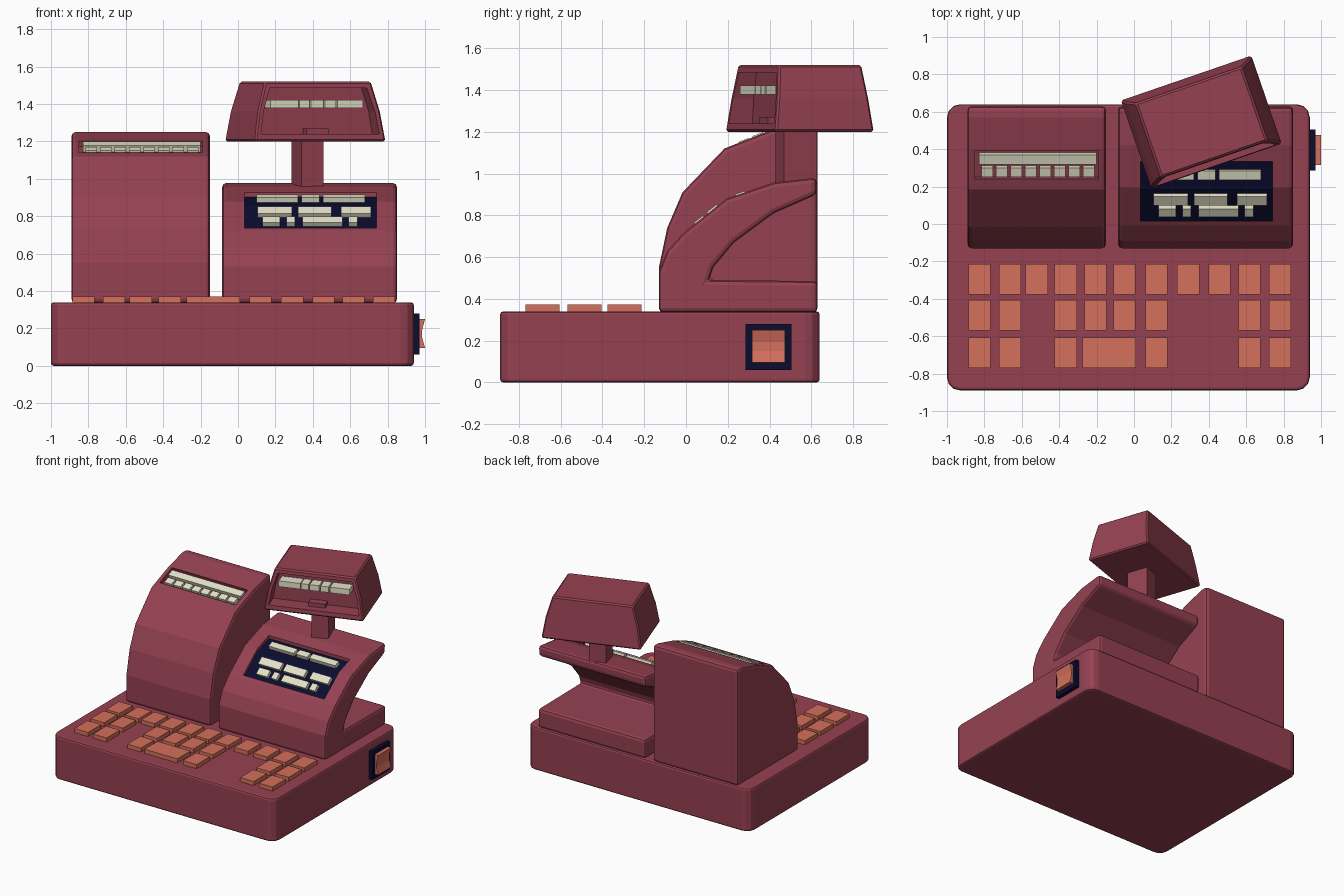
import bpy, bmesh, math
from mathutils import Matrix, Vector

if "Cube" in bpy.data.objects:
    bpy.data.objects.remove(bpy.data.objects["Cube"])


def material(name, rgb):
    m = bpy.data.materials.new(name)
    m.diffuse_color = (*rgb, 1)
    m.use_nodes = True
    m.node_tree.nodes["Principled BSDF"].inputs["Base Color"].default_value = m.diffuse_color
    return m


RED = material("maroon", (0.30, 0.053, 0.083))
ORANGE = material("coral", (0.66, 0.16, 0.105))
NAVY = material("navy", (0.003, 0.0035, 0.028))
CREAM = material("cream", (0.78, 0.76, 0.58))


def finish(name, bm, mat, matrix=Matrix(), bevel=0.0, segments=2):
    bmesh.ops.recalc_face_normals(bm, faces=bm.faces)
    me = bpy.data.meshes.new(name)
    bm.to_mesh(me)
    bm.free()
    me.transform(matrix)
    me.materials.append(mat)
    ob = bpy.data.objects.new(name, me)
    bpy.context.collection.objects.link(ob)
    if bevel:
        mod = ob.modifiers.new("bevel", 'BEVEL')
        mod.width, mod.segments = bevel, segments
        mod.limit_method, mod.angle_limit = 'ANGLE', math.radians(40)
    return ob


def loft(name, ring_a, ring_b, mat, **kw):
    """Solid between two matching rings of 3D points."""
    bm = bmesh.new()
    a = [bm.verts.new(p) for p in ring_a]
    b = [bm.verts.new(p) for p in ring_b]
    bm.faces.new(a)
    bm.faces.new(b[::-1])
    for i in range(len(a)):
        j = (i + 1) % len(a)
        bm.faces.new((a[i], b[i], b[j], a[j]))
    return finish(name, bm, mat, **kw)


def profile_x(name, pts, x0, x1, mat, **kw):
    """Extrude a (y, z) profile along x."""
    return loft(name, [(x0, y, z) for y, z in pts], [(x1, y, z) for y, z in pts], mat, **kw)


def boxes(name, items, mat, **kw):
    """One object made of boxes: (centre, size, tilt in degrees about x)."""
    bm = bmesh.new()
    for c, s, tilt in items:
        m = (Matrix.Translation(c) @ Matrix.Rotation(math.radians(tilt), 4, 'X')
             @ Matrix.Diagonal((*s, 1)))
        bmesh.ops.create_cube(bm, size=1, matrix=m)
    return finish(name, bm, mat, **kw)


def cut(ob, cutter):
    mod = ob.modifiers.new("recess", 'BOOLEAN')
    mod.operation, mod.solver, mod.object = 'DIFFERENCE', 'EXACT', cutter
    cutter.hide_render = True
    bpy.context.view_layer.objects.active = ob
    for m in [m.name for m in ob.modifiers]:
        bpy.ops.object.modifier_apply(modifier=m)
    bpy.data.objects.remove(cutter)


# base with rounded corners
bm = bmesh.new()
bmesh.ops.create_cube(bm, size=1, matrix=Matrix.Translation((-0.03, -0.125, 0.17))
                      @ Matrix.Diagonal((1.94, 1.53, 0.34, 1)))
upright = [e for e in bm.edges if abs(e.verts[0].co.z - e.verts[1].co.z) > 0.1]
bmesh.ops.bevel(bm, geom=upright, offset=0.07, segments=3, profile=0.5, affect='EDGES')
finish("base", bm, RED, bevel=0.015)

# keyboard
cols = [-0.825, -0.663, -0.52, -0.365, -0.205, -0.05, 0.12, 0.29, 0.457, 0.617, 0.78]
rows = [(-0.295, range(11)), (-0.487, (0, 1, 3, 4, 5, 6, 9, 10)), (-0.688, (0, 1, 3, 6, 9, 10))]
keys = [((cols[i], y, 0.35), (0.118, 0.163, 0.044), 0) for y, used in rows for i in used]
keys.append(((-0.132, -0.688, 0.35), (0.285, 0.163, 0.044), 0))
boxes("keys", keys, ORANGE)

# side switch
boxes("switch_plate", [((0.95, 0.395, 0.17), (0.04, 0.22, 0.22), 0)], NAVY)
rocker = [(0.95, 0.095), (1.0, 0.095), (0.985, 0.15), (0.985, 0.195), (1.0, 0.25), (0.95, 0.25)]
loft("switch_rocker", [(x, 0.315, z) for x, z in rocker], [(x, 0.475, z) for x, z in rocker], ORANGE)

# tall left tower with slot
tower = profile_x("tower", [(-0.13, 0.335), (-0.13, 0.55), (-0.09, 0.74), (-0.017, 0.91), (0.184, 1.12),
                            (0.40, 1.205), (0.57, 1.25), (0.63, 1.25), (0.63, 0.335)],
                  -0.89, -0.15, RED, bevel=0.022)
cut(tower, boxes("tower_cutter", [((-0.52, 0.31, 1.19), (0.66, 0.165, 0.1), 21)], RED))
bars = [((-0.515, 0.35, 1.17), (0.63, 0.055, 0.04), 21)]
bars += [((-0.785 + 0.0775 * i, 0.282, 1.142), (0.062, 0.052, 0.04), 21) for i in range(8)]
boxes("tower_readout", bars, CREAM)

# right housing with open back
housing = profile_x("housing", [(-0.13, 0.335), (-0.13, 0.53), (-0.09, 0.63), (-0.007, 0.72), (0.194, 0.88),
                                (0.42, 0.957), (0.625, 0.98), (0.625, 0.90), (0.42, 0.81), (0.23, 0.67),
                                (0.13, 0.55), (0.11, 0.49), (0.63, 0.485), (0.63, 0.335)],
                    -0.085, 0.85, RED, bevel=0.022)
floor = [(0.015, 0.705), (0.19, 0.848), (0.335, 0.897)]
cut(housing, profile_x("screen_cutter", floor + [(0.335, 1.1), (0.015, 1.1)], 0.035, 0.74, RED))
profile_x("screen", [(y, z - 0.002) for y, z in floor] + [(y, z + 0.006) for y, z in floor[::-1]],
          0.035, 0.74, NAVY)

# bars on the main screen: row (y, z, tilt, length) and x spans
screen_rows = [((0.265, 0.89, 19, 0.05), [(0.10, 0.32), (0.34, 0.435), (0.455, 0.68)]),
               ((0.135, 0.818, 38, 0.06), [(0.105, 0.29), (0.32, 0.50), (0.55, 0.71)]),
               ((0.072, 0.767, 38, 0.055), [(0.13, 0.225), (0.26, 0.305), (0.345, 0.56), (0.59, 0.64)])]
boxes("screen_readout", [(((a + b) / 2, y, z), (b - a, ln, 0.04), t)
                         for (y, z, t, ln), spans in screen_rows for a, b in spans], CREAM)

# turned customer display on a post
turn = Matrix.Translation((0.36, 0.545, 0)) @ Matrix.Rotation(math.radians(19), 4, 'Z')
half = [(0.37, 1.20), (0.345, 1.36), (0.30, 1.52)]
outline = half + [(-x, z) for x, z in half[::-1]]


def depth(z):
    return 0.25 - 0.04 * (z - 1.2) / 0.32


head = loft("display_head", [(x, -depth(z), z) for x, z in outline],
            [(x, depth(z), z) for x, z in outline], RED, matrix=turn, bevel=0.01, segments=1)
half = [(0.335, 1.24), (0.315, 1.36), (0.275, 1.485)]
opening = half + [(-x, z) for x, z in half[::-1]]
cut(head, loft("display_cutter", [(x, -0.5, z) for x, z in opening],
               [(x, -0.125, z) for x, z in opening], RED, matrix=turn))
boxes("display_post", [((0.005, -0.02, 1.08), (0.125, 0.165, 0.26), 0),
                       ((0.005, -0.15, 1.245), (0.125, 0.07, 0.05), 0)], RED, matrix=turn)
spans = [(-0.27, -0.11), (-0.105, -0.05), (-0.04, 0.03), (0.04, 0.10), (0.11, 0.255)]
boxes("display_readout", [(((a + b) / 2, -0.165, 1.4), (b - a, 0.09, 0.045), 0) for a, b in spans],
      CREAM, matrix=turn)
